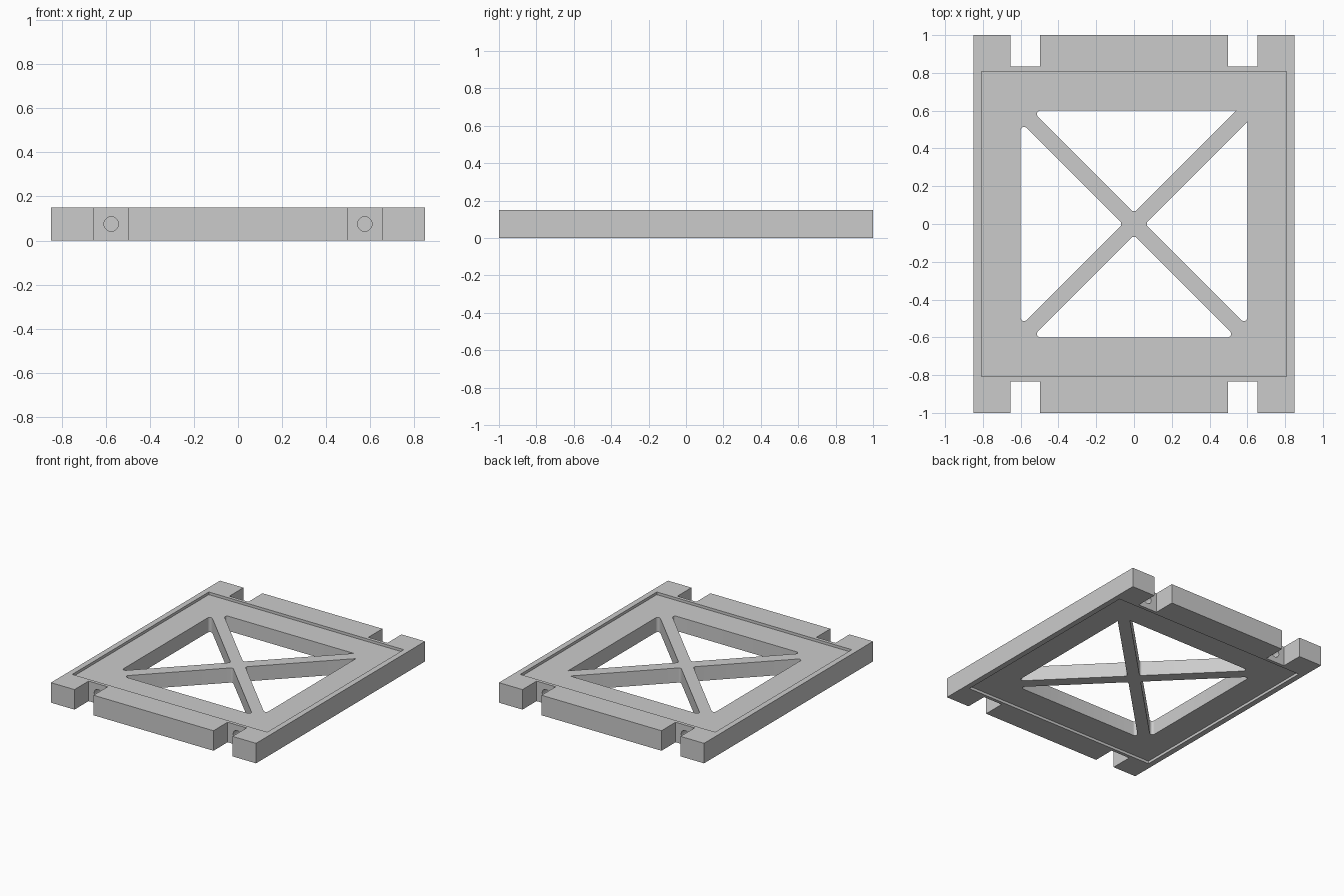
import bpy, bmesh, math
from mathutils import Matrix, Vector

cube = bpy.data.objects.get("Cube")
if cube:
    bpy.data.objects.remove(cube, do_unlink=True)

HEIGHT, RECESS = 0.15, 0.02
MID = HEIGHT / 2

grey = bpy.data.materials.new("light grey")
grey.use_nodes = True
colour = (0.6, 0.6, 0.6, 1)
grey.diffuse_color = colour
grey.node_tree.nodes["Principled BSDF"].inputs["Base Color"].default_value = colour


def finish(name, bm):
    bmesh.ops.recalc_face_normals(bm, faces=bm.faces)
    mesh = bpy.data.meshes.new(name)
    bm.to_mesh(mesh)
    bm.free()
    mesh.materials.append(grey)
    ob = bpy.data.objects.new(name, mesh)
    bpy.context.collection.objects.link(ob)
    return ob


def box(name, centre, size):
    bm = bmesh.new()
    bmesh.ops.create_cube(bm, size=1)
    bmesh.ops.scale(bm, vec=size, verts=bm.verts)
    bmesh.ops.translate(bm, vec=centre, verts=bm.verts)
    return finish(name, bm)


def pin_hole(name, x, y):
    bm = bmesh.new()
    turn = Matrix.Translation((x, y, MID)) @ Matrix.Rotation(math.pi / 2, 4, 'X')
    bmesh.ops.create_cone(bm, cap_ends=True, segments=32, radius1=0.033,
                          radius2=0.033, depth=0.2, matrix=turn)
    return finish(name, bm)


def window(name, angle, rounded):
    """Triangular opening, with a fillet at each corner marked as rounded."""
    corners = [Vector((0, 0.06)), Vector((0.54, 0.6)), Vector((-0.54, 0.6))]
    r, points = 0.018, []
    for i, c in enumerate(corners):
        if not rounded[i]:
            points.append(c)
            continue
        a = (corners[i - 1] - c).normalized()
        b = (corners[(i + 1) % 3] - c).normalized()
        half = a.angle(b) / 2
        centre = c + (a + b).normalized() * r / math.sin(half)
        start = c + a * r / math.tan(half) - centre
        sweep = math.pi - 2 * half
        for k in range(9):
            t = sweep * k / 8
            points.append(centre + Matrix.Rotation(t, 2) @ start)
    bm = bmesh.new()
    face = bm.faces.new([bm.verts.new((p.x, p.y, -0.1)) for p in points])
    out = bmesh.ops.extrude_face_region(bm, geom=[face])
    top = [v for v in out["geom"] if isinstance(v, bmesh.types.BMVert)]
    bmesh.ops.translate(bm, vec=(0, 0, 0.4), verts=top)
    bmesh.ops.rotate(bm, cent=(0, 0, 0), matrix=Matrix.Rotation(angle, 3, 'Z'),
                     verts=bm.verts)
    return finish(name, bm)


# Solid slab
frame = box("frame_plate", (0, 0, MID), (1.7, 2, HEIGHT))

# Shallow square recesses above and below
cutters = [box("recess_cutter", (0, 0, z), (1.616, 1.616, 2 * RECESS))
           for z in (0, HEIGHT)]

# Edge notches with a pin hole in each
for sx in (-1, 1):
    for sy in (-1, 1):
        cutters.append(box("notch_cutter", (sx * 0.576, sy * 0.983, MID), (0.158, 0.3, 0.4)))
        cutters.append(pin_hole("pin_hole_cutter", sx * 0.576, sy * 0.833))

# Four windows that leave the crossed struts; one corner is left sharp
for i, rounded in enumerate([(1, 0, 1), (1, 1, 1), (1, 1, 1), (1, 1, 0)]):
    cutters.append(window("window_cutter", i * math.pi / 2, rounded))

bpy.ops.object.select_all(action='DESELECT')
frame.select_set(True)
bpy.context.view_layer.objects.active = frame
for c in cutters:
    c.hide_render = True
    mod = frame.modifiers.new("cut", 'BOOLEAN')
    mod.operation, mod.solver, mod.object = 'DIFFERENCE', 'EXACT', c
    bpy.ops.object.modifier_apply(modifier=mod.name)
    bpy.data.objects.remove(c, do_unlink=True)

bpy.ops.object.shade_smooth_by_angle(angle=math.radians(25))
